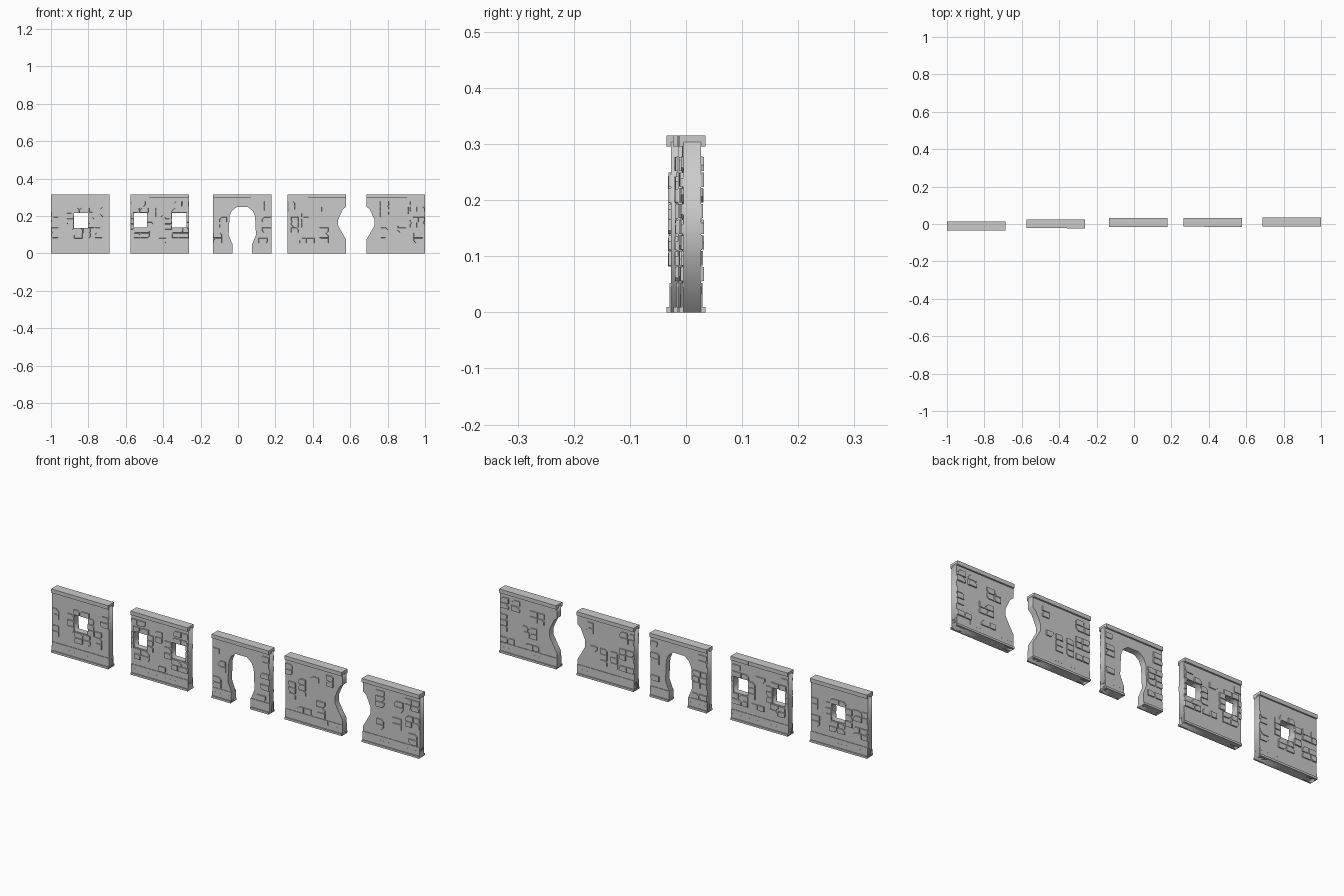
import bpy, bmesh, random
from mathutils import Vector

if "Cube" in bpy.data.objects:
    bpy.data.objects.remove(bpy.data.objects["Cube"])

rnd = random.Random(4)
W, H = 0.313, 0.315
BODY, PLINTH, CAP, BRICK = 0.0155, 0.0185, 0.024, 0.0215   # half depths
ROW, TOP = 0.028, 0.294                                    # brick course height, underside of coping


def finish(bm, name, loc):
    bmesh.ops.recalc_face_normals(bm, faces=bm.faces)
    me = bpy.data.meshes.new(name)
    bm.to_mesh(me)
    bm.free()
    ob = bpy.data.objects.new(name, me)
    ob.location = loc
    bpy.context.collection.objects.link(ob)


def box(bm, x0, x1, y0, y1, z0, z1):
    for v in bmesh.ops.create_cube(bm, size=1)['verts']:
        v.co = Vector((x0 + (v.co.x + .5) * (x1 - x0),
                       y0 + (v.co.y + .5) * (y1 - y0),
                       z0 + (v.co.z + .5) * (z1 - z0)))


def wall_body(name, loops, loc):
    """Extruded outline; the loops after the first become holes."""
    cu = bpy.data.curves.new(name + "_outline", 'CURVE')
    cu.dimensions, cu.fill_mode, cu.extrude = '2D', 'BOTH', BODY
    for pts in loops:
        sp = cu.splines.new('POLY')
        sp.points.add(len(pts) - 1)
        for p, (x, z) in zip(sp.points, pts):
            p.co = (x, z, 0, 1)
        sp.use_cyclic_u = True
    tmp = bpy.data.objects.new("outline_helper", cu)
    bpy.context.collection.objects.link(tmp)
    dg = bpy.context.evaluated_depsgraph_get()
    me = bpy.data.meshes.new_from_object(tmp.evaluated_get(dg))
    bpy.data.objects.remove(tmp)
    bm = bmesh.new()
    bm.from_mesh(me)
    for v in bm.verts:
        v.co = Vector((v.co.x, -v.co.z, v.co.y))
    bmesh.ops.remove_doubles(bm, verts=bm.verts, dist=1e-5)
    finish(bm, name, loc)


def stone(bm, x0, x1, z0, z1, side):
    """One tapered brick with a chipped corner, on the front (-1) or back (+1)."""
    c = (x1 - x0) * rnd.uniform(.15, .35)
    pts = [Vector(p) for p in rect(x0, x1, z0, z1)]
    k = rnd.randrange(4)
    a, p, n = pts[k - 1], pts[k], pts[(k + 1) % 4]
    pts[k:k + 1] = [p + (a - p).normalized() * c, p + (n - p).normalized() * c]
    mid = Vector(((x0 + x1) / 2, (z0 + z1) / 2))
    d = side * (BRICK - rnd.uniform(0, .0025))
    low = [bm.verts.new((q.x, side * (BODY - .002), q.y)) for q in pts]
    top = [bm.verts.new((q.x, d, q.y)) for q in (mid + (q - mid) * .92 for q in pts)]
    bm.faces.new(top)
    bm.faces.new(low)
    for i in range(len(pts)):
        j = (i + 1) % len(pts)
        bm.faces.new((low[i], low[j], top[j], top[i]))


def brick_patch(bm, x0, x1, z0, z1, side):
    x0, x1, z1 = max(x0, 0), min(x1, W), min(z1, TOP)
    rows = max(1, round((z1 - z0) / ROW))
    rh = (z1 - z0) / rows
    for r in range(rows):
        n = max(1, round((x1 - x0) / .042))
        w = (x1 - x0) / n
        cuts = [x0] + [x0 + w * (i + rnd.uniform(-.25, .25)) for i in range(1, n)] + [x1]
        for a, b in zip(cuts, cuts[1:]):
            stone(bm, a, b - .001, z0 + r * rh, z0 + (r + 1) * rh - .001, side)


def course(bm, spans, z0, z1, half, blocks):
    for x0, x1 in spans:
        n = max(1, round(blocks * (x1 - x0) / W))
        cuts = [x0] + [x0 + (x1 - x0) * (i + rnd.uniform(-.12, .12)) / n for i in range(1, n)] + [x1]
        for a, b in zip(cuts, cuts[1:]):
            d = half - rnd.uniform(0, .0008)
            box(bm, a, b, -d, d, z0, z1)


def rect(x0, x1, z0, z1):
    return [(x0, z0), (x1, z0), (x1, z1), (x0, z1)]


def clash(a, b, gap):
    return a[0] < b[1] + gap and b[0] < a[1] + gap and a[2] < b[3] + gap and b[2] < a[3] + gap


def loose_patches(holes, count):
    """Seeded brick clusters, kept clear of the openings and of each other."""
    found = []
    for _ in range(400):
        w, h = rnd.choice((.04, .05, .08)), ROW * rnd.choice((1, 2, 2, 3))
        x = rnd.choice((0, W - w, rnd.uniform(0, W - w)))
        z = .055 + ROW * rnd.randrange(8)
        p = (x, x + w, z, z + h)
        if len(found) < count and z + h <= TOP and not any(clash(p, q, .002) for q in found + holes):
            found.append(p)
    return found


def window_surround(x0, x1, z0, z1):
    """Bricks on the four sides of a window."""
    return [(x0 - .04, x0, z0 - .01, z1), (x1, x1 + .035, z0, z1 + .005),
            (x0 - .005, x1 + .01, z1 + .001, z1 + ROW), (x0, x1 + .015, z0 - 2 * ROW, z0 - .002)]


# openings: windows, a horseshoe arch mirrored about its axis, and a broken edge used both ways round
single = [(.124, .197, .137, .217)]
pair = [(.017, .087, .139, .216), (.222, .299, .139, .216)]
axis = .157
half_arch = [(.053, 0), (.053, .05), (.073, .1), (.068, .2), (.056, .228), (.03, .248)]
door = ([(0, 0)] + [(axis - x, z) for x, z in half_arch] +
        [(axis + x, z) for x, z in reversed(half_arch)] + [(W, 0), (W, TOP + .01), (0, TOP + .01)])
bite = [(0, .075), (.018, .105), (.043, .15), (.043, .18), (.018, .235), (0, .25)]
right_break = [(0, 0), (W, 0)] + [(W - x, z) for x, z in bite] + [(W, TOP + .01), (0, TOP + .01)]
left_break = [(W - x, z) for x, z in right_break]
whole = rect(0, W, 0, TOP + .01)
FULL = [(0, W)]
jambs = [(0, axis - .053), (axis + .053, W)]

# name, x start, y centre, outline, windows, blocked areas, plinth spans
panels = [
    ("window_wall", -1.0, -.011, whole, single, [], FULL),
    ("twin_window_wall", -.574, .001, whole, pair, [], FULL),
    ("arched_door_wall", -.134, .008, door, [], [(axis - .075, axis + .075, 0, .25)], jambs),
    ("right_broken_wall", .265, .009, right_break, [], [(W - .044, W, .075, .25)], FULL),
    ("left_broken_wall", .687, .011, left_break, [], [(0, .044, .075, .25)], FULL),
]

for name, x, y, outline, windows, blocked, spans in panels:
    loc = (x, y, 0)
    wall_body(name, [outline] + [rect(*w) for w in windows], loc)
    # wide foot strip and plinth stones
    bm = bmesh.new()
    course(bm, spans, 0, .01, CAP, 1)
    course(bm, spans, .01, .032, PLINTH, 3)
    course(bm, spans, .032, .052, PLINTH, 4)
    finish(bm, name + "_plinth", loc)
    # coping stones
    bm = bmesh.new()
    course(bm, FULL, .296, H, CAP, 3)
    finish(bm, name + "_coping", loc)
    # exposed bricks on both faces
    bm = bmesh.new()
    for side in (-1, 1):
        ring = [p for w in windows for p in window_surround(*w)]
        for p in ring + loose_patches(windows + blocked + ring, 4 if windows else 7):
            brick_patch(bm, *p, side)
    finish(bm, name + "_bricks", loc)
